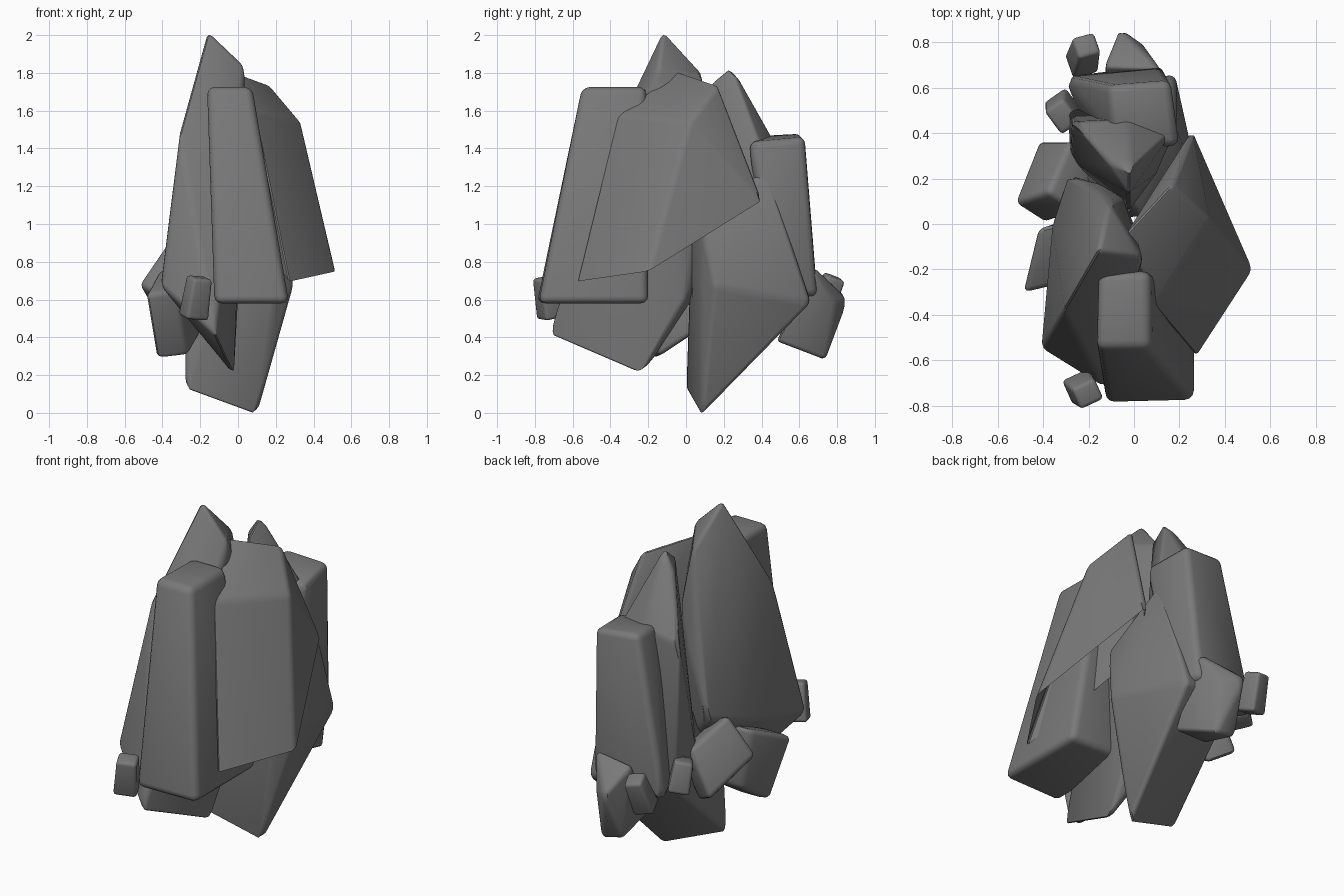
import bpy, bmesh, math
from mathutils import Vector, Euler

stone = bpy.data.materials.new("dark_stone")
stone.diffuse_color = (0.19, 0.19, 0.19, 1)


def rock(name, points, bevel=0.035, open_base=None):
    """Chiselled rock: convex hull of a few corners, rounded edges."""
    bm = bmesh.new()
    for p in points:
        bm.verts.new(p)
    bmesh.ops.convex_hull(bm, input=bm.verts[:])
    loose = [v for v in bm.verts if not v.link_faces]
    bmesh.ops.delete(bm, geom=loose, context='VERTS')
    bmesh.ops.dissolve_limit(bm, angle_limit=math.radians(9), verts=bm.verts[:], edges=bm.edges[:])
    bmesh.ops.recalc_face_normals(bm, faces=bm.faces[:])
    if open_base:
        base = [f for f in bm.faces if f.normal.dot(Vector(open_base)) > 0.8]
        bmesh.ops.delete(bm, geom=base, context='FACES')
    edges = [e for e in bm.edges if len(e.link_faces) == 2 and e.calc_face_angle() > 0.3]
    bmesh.ops.bevel(bm, geom=edges, offset=bevel, segments=3, profile=0.5,
                    affect='EDGES', clamp_overlap=True)
    mesh = bpy.data.meshes.new(name)
    bm.to_mesh(mesh)
    bm.free()
    mesh.materials.append(stone)
    ob = bpy.data.objects.new(name, mesh)
    bpy.context.collection.objects.link(ob)
    bpy.ops.object.select_all(action='DESELECT')
    ob.select_set(True)
    bpy.context.view_layer.objects.active = ob
    bpy.ops.object.shade_smooth_by_angle(angle=math.radians(35))
    return ob


def slab(name, quad, offset, bevel=0.03):
    """Four-sided face pushed along an offset."""
    pts = [Vector(p) for p in quad]
    return rock(name, pts + [p + Vector(offset) for p in pts], bevel)


def pebble(name, loc, size, rot, taper=0.85):
    """Small tilted, slightly tapered block."""
    r = Euler([math.radians(a) for a in rot]).to_matrix()
    pts = []
    for z in (-1, 1):
        k = taper if z > 0 else 1
        for x in (-1, 1):
            for y in (-1, 1):
                pts.append(Vector(loc) + r @ Vector((x * size[0] * k, y * size[1] * k, z * size[2])) / 2)
    return rock(name, pts, 0.018)


# front pillar
rock("front_pillar", [
    (-0.125, -0.79, 0.58), (0.27, -0.78, 0.58), (0.27, -0.2, 0.58), (-0.12, -0.2, 0.58),
    (-0.165, -0.55, 1.725), (0.075, -0.55, 1.725), (0.07, -0.21, 1.725), (-0.155, -0.21, 1.725)], 0.04)

# tallest slab, on the left
rock("tall_left_slab", [
    (-0.41, -0.55, 0.67), (-0.12, -0.73, 0.41), (-0.02, -0.23, 0.195), (-0.29, 0.22, 0.88),
    (-0.31, -0.38, 1.49), (-0.16, -0.12, 2.03), (0.04, -0.15, 1.84), (-0.11, 0.1, 1.79),
    (-0.15, 0.18, 1.2), (-0.05, 0.12, 1.45), (-0.36, 0.0, 0.8), (0.0, 0.0, 0.6)], 0.025)

# right slab with an open underside
rock("right_slab", [
    (0.255, 0.41, 1.13), (0.52, -0.2, 0.75), (0.27, -0.585, 0.695), (0.02, 0.02, 1.07),
    (0.165, 0.175, 1.74), (0.335, 0.02, 1.54), (0.09, -0.37, 1.58), (-0.04, -0.05, 1.815)],
    0.025, open_base=(0.15, 0.5, -0.85))

# central rock that reaches the ground
rock("central_base_rock", [
    (0.1, 0.08, -0.02), (-0.28, 0.0, 0.12), (0.18, 0.665, 0.58), (-0.23, 0.58, 0.66),
    (0.295, 0.15, 0.67), (0.18, 0.43, 1.3), (0.25, 0.08, 1.0), (0.0, 0.03, 1.0),
    (-0.28, 0.02, 0.4), (-0.1, 0.4, 1.2)], 0.025)

# peaked rock behind the centre
rock("rear_peak", [
    (-0.02, 0.24, 1.84), (0.16, 0.4, 1.4), (-0.27, 0.45, 1.4), (-0.03, 0.46, 1.45),
    (-0.12, 0.27, 1.71), (-0.02, 0.13, 1.75), (0.2, 0.5, 0.6), (-0.29, 0.51, 0.56),
    (-0.02, 0.02, 0.6), (-0.28, 0.28, 0.62), (0.2, 0.3, 0.62)], 0.025)

# back pillar
rock("back_pillar", [
    (0.16, 0.63, 1.46), (-0.11, 0.61, 1.48), (-0.1, 0.38, 1.47), (0.2, 0.33, 1.43),
    (-0.31, 0.65, 0.55), (0.12, 0.7, 0.62), (0.18, 0.5, 0.62), (-0.22, 0.42, 0.58)], 0.035)

# low block at the back
rock("back_block", [
    (0.12, 0.68, 0.77), (-0.13, 0.69, 0.74), (-0.06, 0.86, 0.6), (0.04, 0.79, 0.58),
    (0.04, 0.74, 0.28), (-0.1, 0.73, 0.31), (0.12, 0.48, 0.38), (-0.1, 0.48, 0.38)], 0.02)

# blocks leaning on the left side
slab("left_low_block", [(-0.49, -0.31, 0.63), (-0.42, -0.02, 0.76), (-0.36, 0.0, 0.4), (-0.43, -0.18, 0.28)],
     (0.17, 0.04, 0.02))
slab("left_tilted_block", [(-0.53, 0.09, 0.68), (-0.38, 0.14, 0.9), (-0.28, 0.37, 0.75), (-0.42, 0.37, 0.49)],
     (0.14, -0.09, -0.08))

# pebbles
for i, args in enumerate([
        ((-0.22, -0.73, 0.61), (0.13, 0.12, 0.22), (12, 4, 25)),
        ((-0.22, 0.745, 0.62), (0.12, 0.12, 0.22), (-20, 12, 15)),
        ((-0.31, 0.49, 0.655), (0.12, 0.15, 0.18), (8, -10, 35))]):
    pebble(f"pebble_{i + 1}", *args)
